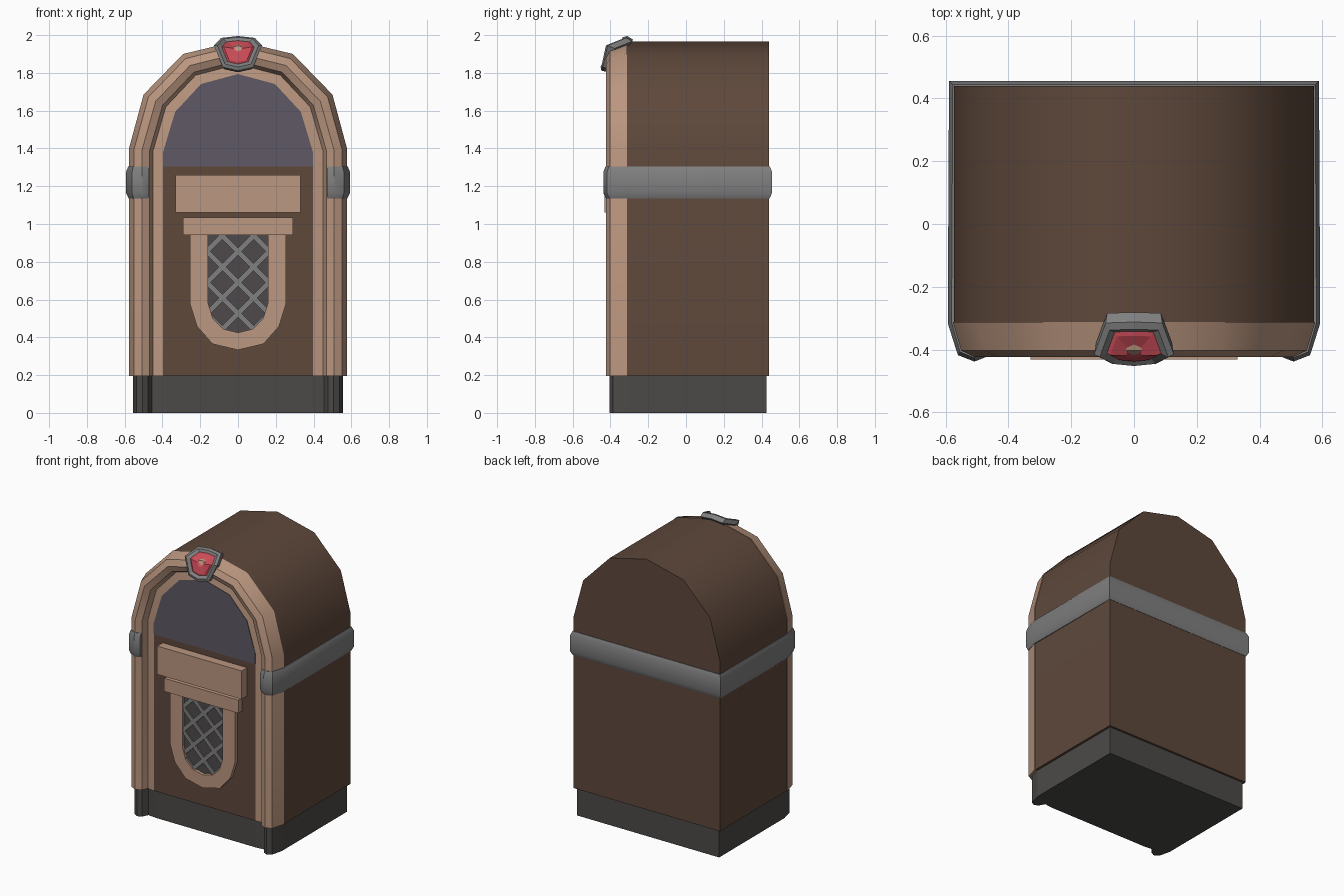
import bpy, bmesh, math
from mathutils import Vector

if "Cube" in bpy.data.objects:
    bpy.data.objects.remove(bpy.data.objects["Cube"])


def mat(name, rgb):
    m = bpy.data.materials.new(name)
    lin = [((c / 255 + 0.055) / 1.055) ** 2.4 for c in rgb]
    m.diffuse_color = (*lin, 1)
    m.use_nodes = True
    m.node_tree.nodes["Principled BSDF"].inputs["Base Color"].default_value = m.diffuse_color
    return m


BROWN = mat("dark_wood", (94, 72, 59))
TAN = mat("light_wood", (187, 151, 128))
METAL = mat("grey_metal", (128, 128, 128))
BASE = mat("charcoal", (76, 74, 72))
GLASS = mat("dark_glass", (95, 88, 101))
CLOTH = mat("speaker_cloth", (78, 73, 75))
RED = mat("red_gem", (203, 76, 88))


def finish(name, bm, mats, smooth=0):
    bmesh.ops.recalc_face_normals(bm, faces=bm.faces)
    me = bpy.data.meshes.new(name)
    bm.to_mesh(me)
    bm.free()
    for m in mats:
        me.materials.append(m)
    ob = bpy.data.objects.new(name, me)
    bpy.context.collection.objects.link(ob)
    if smooth:
        bpy.ops.object.select_all(action='DESELECT')
        ob.select_set(True)
        bpy.context.view_layer.objects.active = ob
        bpy.ops.object.shade_smooth_by_angle(angle=math.radians(smooth))
    return ob


def loft(name, rings, mats, smooth=0):
    """Skin closed rings of points and cap both ends."""
    bm = bmesh.new()
    vs = [[bm.verts.new(p) for p in r] for r in rings]
    n = len(rings[0])
    for a, b in zip(vs, vs[1:]):
        for i in range(n):
            j = (i + 1) % n
            bm.faces.new((a[i], a[j], b[j], b[i]))
    bm.faces.new(vs[0])
    bm.faces.new(vs[-1])
    return finish(name, bm, mats, smooth)


def slab(name, pts, y0, y1, m, smooth=0):
    """Extrude an xz outline along y."""
    return loft(name, [[(x, y, z) for x, z in pts] for y in (y0, y1)], [m], smooth)


def mirrored(half):
    """Right-hand half outline, completed on the left."""
    return half + [(-p[0], *p[1:]) for p in reversed(half) if abs(p[0]) > 1e-6]


# Arch stations, outer and inner edge of the front frame
OUTER = [(.577, .195), (.577, 1.40), (.50, 1.685), (.291, 1.90), (0, 1.97)]
INNER = [(.397, .195), (.397, 1.38), (.333, 1.593), (.196, 1.741), (0, 1.794)]


def arch(x):
    """Arch outline whose legs stand at the given x."""
    t = (.577 - x) / .18
    return mirrored([(a + (c - a) * t, b + (d - b) * t)
                     for (a, b), (c, d) in zip(OUTER, INNER)])


# Cabinet and recessed front panel
slab("cabinet", arch(.573), -.312, .44, BROWN, 40)
slab("front_panel", arch(.40), -.30, -.37, BROWN)

# Arched front frame swept over the arch
section = [(.577, -.312), (.55, -.403), (.508, -.423), (.468, -.405),
           (.45, -.365), (.397, -.373), (.397, -.312)]
lines = [[(x, y, z) for x, z in arch(x0)] for x0, y in section]
loft("front_frame", [list(r) for r in zip(*lines)], [TAN], 35)

# Plinth
plinth = mirrored([(.557, .425), (.557, -.305), (.537, -.387), (.505, -.405),
                   (.476, -.39), (.455, -.35), (.39, -.357)])
loft("plinth", [[(x, y, z) for x, y in plinth] for z in (0, .2)], [BASE])

# Window plate
win = mirrored([(.397, 1.305)] + INNER[1:])
slab("window", win, -.368, -.376, GLASS)

# Metal band wrapped round the sides and back
path = [((.472, -.405), (-.1, -1)), ((.508, -.42), (0, -1)), ((.55, -.403), (.6, -.8)),
        ((.575, -.312), (1, -.2)), ((.571, .438), (1, 1))]
prof = [(-.02, 1.305), (.006, 1.305), (.018, 1.275), (.018, 1.165), (.004, 1.135), (-.02, 1.135)]
half = [[(p[0] + d[0] * o, p[1] + d[1] * o, z) for o, z in prof] for p, d in path]
loft("metal_band", half + [[(-x, y, z) for x, y, z in r] for r in reversed(half)], [METAL], 40)


# Title board and shelf
def box_pts(x, z0, z1):
    return [(x, z0), (x, z1), (-x, z1), (-x, z0)]


slab("title_board", box_pts(.33, 1.06, 1.26), -.365, -.431, TAN)
slab("shelf", box_pts(.29, .942, 1.035), -.365, -.41, TAN)

# Speaker surround
out = mirrored([(.255, .945), (.255, .58), (.217, .458), (.135, .365), (0, .333)])
inn = mirrored([(.158, .945), (.158, .58), (.132, .497), (.08, .445), (0, .425)])
bm = bmesh.new()
loops = [[bm.verts.new((x, y, z)) for x, z in pts]
         for pts, y in ((out, -.365), (out, -.397), (inn, -.397), (inn, -.365))]
for a, b in zip(loops, loops[1:] + loops[:1]):
    for i in range(len(a)):
        j = (i + 1) % len(a)
        bm.faces.new((a[i], a[j], b[j], b[i]))
finish("speaker_surround", bm, [TAN])
slab("speaker_cloth", inn, -.366, -.376, CLOTH)

# Diagonal grille bars clipped to the speaker opening
bm = bmesh.new()
mid = Vector((0, 0, .7))
for s in (1, -1):
    d = Vector((s, 0, 1)).normalized()
    w = Vector((-d.z, 0, d.x)) * .014
    for k in range(-4, 5):
        c = Vector((0, -.378, .69 + k * .165))
        tmp = bmesh.new()
        q = [c + d * .9 + w, c + d * .9 - w, c - d * .9 - w, c - d * .9 + w]
        tmp.faces.new([tmp.verts.new(p) for p in q])
        for (ax, az), (bx, bz) in zip(inn, inn[1:] + inn[:1]):
            a = Vector((ax, 0, az))
            n = Vector((bz - az, 0, ax - bx))
            if n.dot(mid - a) > 0:
                n = -n
            bmesh.ops.bisect_plane(tmp, geom=tmp.verts[:] + tmp.edges[:] + tmp.faces[:],
                                   plane_co=a, plane_no=n, clear_outer=True)
        for f in tmp.faces:
            y = -.385 - .002 * (s > 0)
            front = [bm.verts.new((v.co.x, y, v.co.z)) for v in f.verts]
            back = [bm.verts.new((v.co.x, -.37, v.co.z)) for v in f.verts]
            bm.faces.new(front)
            bm.faces.new(back)
            for i in range(len(front)):
                j = (i + 1) % len(front)
                bm.faces.new((front[i], front[j], back[j], back[i]))
        tmp.free()
finish("grille_bars", bm, [METAL])

# Crest with red gem, leaning back over the top of the arch
shield = [(0, 1.995, -.312), (.09, 1.985, -.315), (.127, 1.945, -.415),
          (.08, 1.83, -.44), (0, 1.812, -.448)]
shield = mirrored(shield)
# mirrored() drops the duplicate centre points; ring order stays closed
cz, cy = 1.915, -.392


def ring(s, push):
    return [(x * s, cy + (y - cy) * s - push, cz + (z - cz) * s + push * .4)
            for x, z, y in shield]


crest = loft("crest", [ring(.95, -.035), ring(1, 0), ring(.86, .012),
                       ring(.68, .004), ring(.60, .012), ring(.2, .022)], [METAL, RED])
for p in crest.data.polygons:
    c = p.center
    n = len(shield)
    if 3 * n <= p.index < 5 * n or p.index == 5 * n + 1:
        p.material_index = 1
